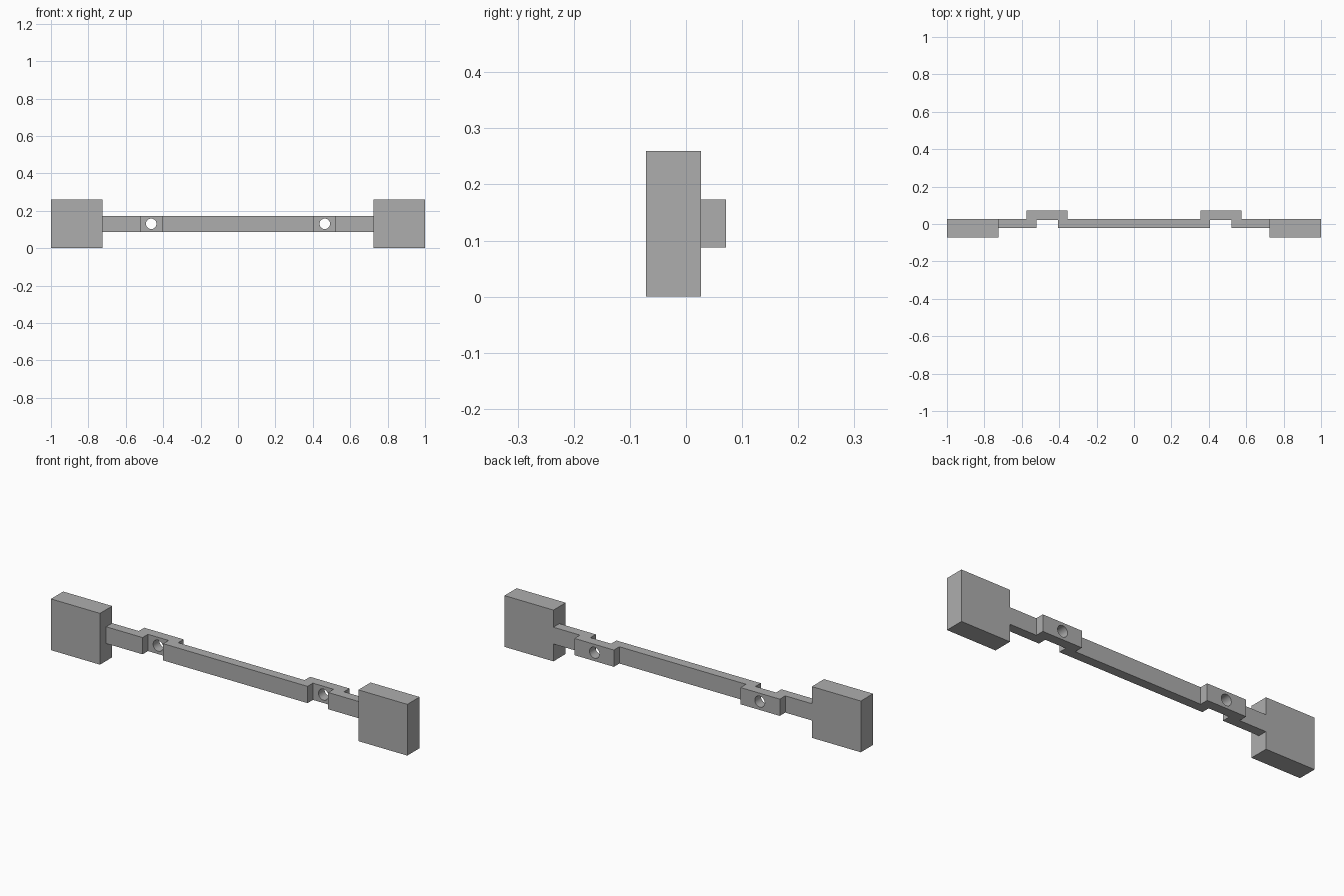
import bpy
import bmesh
import math

cube = bpy.data.objects.get("Cube")
if cube:
    bpy.data.objects.remove(cube, do_unlink=True)

# Single grey material
GREY = (0.42, 0.42, 0.42, 1.0)
grey = bpy.data.materials.new("plain grey")
grey.use_nodes = True
grey.diffuse_color = GREY
grey.node_tree.nodes["Principled BSDF"].inputs["Base Color"].default_value = GREY

BACK, FRONT = 0.027, -0.021         # bar faces in y
BAR_LOW, BAR_HIGH = 0.088, 0.173
BLOCK_INNER = 0.725
HOLE_X, HOLE_RADIUS = 0.464, 0.028
HOLE_Z = (BAR_LOW + BAR_HIGH) / 2


def extrude_outline(name, outline, low, high):
    """Solid made by raising an outline in the xy plane from low to high."""
    bm = bmesh.new()
    face = bm.faces.new([bm.verts.new((x, y, low)) for x, y in outline])
    raised = bmesh.ops.extrude_face_region(bm, geom=[face])["geom"]
    verts = [v for v in raised if isinstance(v, bmesh.types.BMVert)]
    bmesh.ops.translate(bm, verts=verts, vec=(0, 0, high - low))
    bmesh.ops.recalc_face_normals(bm, faces=bm.faces)
    mesh = bpy.data.meshes.new(name)
    bm.to_mesh(mesh)
    bm.free()
    mesh.materials.append(grey)
    obj = bpy.data.objects.new(name, mesh)
    bpy.context.collection.objects.link(obj)
    return obj


# Bar with two stepped-back brackets: half outline, mirrored across x
front_half = [(0.405, FRONT), (0.405, 0.022), (0.521, 0.022),
              (0.521, FRONT), (BLOCK_INNER, FRONT)]
back_half = [(BLOCK_INNER, BACK), (0.576, BACK), (0.576, 0.071),
             (0.355, 0.071), (0.355, BACK)]
half = front_half + back_half
bar = extrude_outline("bar", half + [(-x, y) for x, y in reversed(half)],
                      BAR_LOW, BAR_HIGH)

# End blocks, flush with the back of the bar
for side, name in ((1, "left_end_block"), (-1, "right_end_block")):
    corners = [(BLOCK_INNER, -0.071), (1, -0.071), (1, BACK), (BLOCK_INNER, BACK)]
    extrude_outline(name, [(side * x, y) for x, y in corners], 0, 0.26)

# Round holes through the brackets
for side, name in ((1, "left_hole_cutter"), (-1, "right_hole_cutter")):
    bpy.ops.mesh.primitive_cylinder_add(
        vertices=32, radius=HOLE_RADIUS, depth=0.3,
        location=(side * HOLE_X, 0, HOLE_Z), rotation=(math.pi / 2, 0, 0))
    cutter = bpy.context.object
    cutter.name = name
    cutter.data.materials.append(grey)
    cutter.hide_render = True
    cutter.hide_set(True)
    cut = bar.modifiers.new(name, "BOOLEAN")
    cut.operation = "DIFFERENCE"
    cut.solver = "EXACT"
    cut.object = cutter

# Bake the holes, then smooth only their walls
bpy.ops.object.select_all(action="DESELECT")
bar.select_set(True)
bpy.context.view_layer.objects.active = bar
for name in [m.name for m in bar.modifiers]:
    bpy.ops.object.modifier_apply(modifier=name)
    bpy.data.objects.remove(bpy.data.objects[name], do_unlink=True)
bpy.ops.object.shade_smooth_by_angle(angle=math.radians(30))
